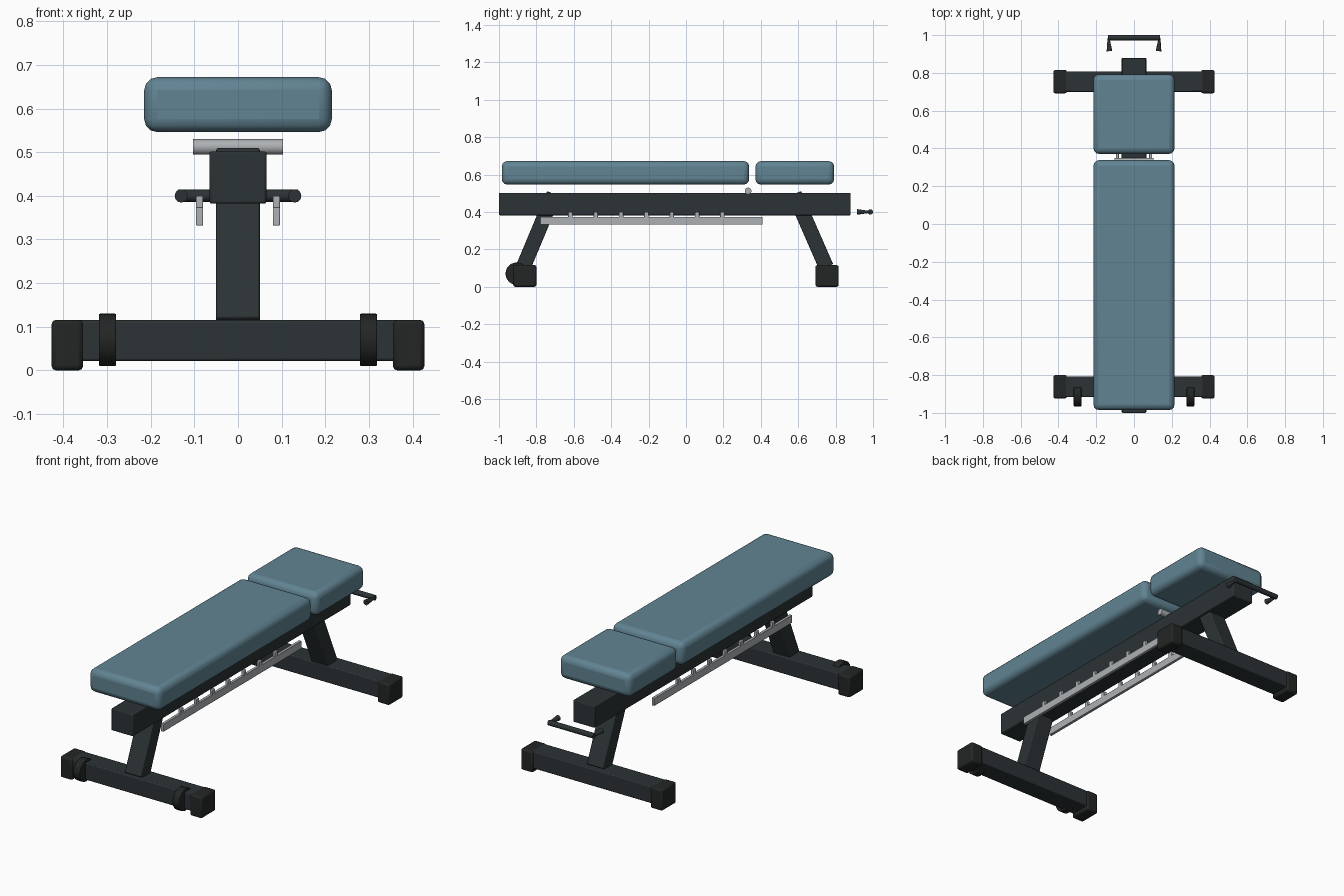
import bpy, math
from mathutils import Vector

if "Cube" in bpy.data.objects:
    bpy.data.objects.remove(bpy.data.objects["Cube"])


def material(name, rgb):
    m = bpy.data.materials.new(name)
    m.diffuse_color = (*rgb, 1)
    m.use_nodes = True
    m.node_tree.nodes["Principled BSDF"].inputs["Base Color"].default_value = m.diffuse_color
    return m


TEAL = material("teal_vinyl", (0.12, 0.23, 0.29))
DARK = material("dark_steel", (0.025, 0.032, 0.035))
BLACK = material("black_rubber", (0.016, 0.019, 0.018))
STEEL = material("bright_steel", (0.42, 0.44, 0.46))


def finish(ob, name, mat, bevel=0, segments=2):
    ob.name = name
    ob.data.materials.append(mat)
    if bevel:
        b = ob.modifiers.new("bevel", 'BEVEL')
        b.width, b.segments = bevel, segments
    bpy.ops.object.shade_smooth_by_angle(angle=math.radians(35))
    return ob


def box(name, lo, hi, mat, bevel=0.005, segments=2):
    lo, hi = Vector(lo), Vector(hi)
    bpy.ops.mesh.primitive_cube_add(size=1, location=(lo + hi) / 2)
    ob = bpy.context.object
    ob.scale = hi - lo
    bpy.ops.object.transform_apply(location=False, rotation=False, scale=True)
    return finish(ob, name, mat, bevel, segments)


def rod(name, a, b, r1, r2, mat, bevel=0, sides=24):
    a, b = Vector(a), Vector(b)
    bpy.ops.mesh.primitive_cone_add(vertices=sides, radius1=r1, radius2=r2,
                                    depth=(b - a).length, location=(a + b) / 2)
    ob = bpy.context.object
    ob.rotation_euler = (b - a).to_track_quat('Z', 'Y').to_euler()
    return finish(ob, name, mat, bevel)


def leg(name, top, bottom):
    # square tube leaning in the yz plane
    t, b = Vector((0, *top)), Vector((0, *bottom))
    d, c = t - b, (t + b) / 2
    h = d.length / 2
    ob = box(name, (-0.05, -0.04, -h), (0.05, 0.04, h), DARK)
    ob.location = c
    ob.rotation_euler.x = math.atan2(-d.y, d.z)


# Upholstery
box("back_pad", (-0.215, -0.985, 0.546), (0.215, 0.338, 0.672), TEAL, 0.03, 3)
box("seat_pad", (-0.215, 0.371, 0.546), (0.215, 0.792, 0.672), TEAL, 0.03, 3)

# Frame
box("main_beam", (-0.065, -1.0, 0.382), (0.065, 0.88, 0.502), DARK)
leg("front_leg", (-0.706, 0.496), (-0.87, 0.105))
leg("rear_leg", (0.579, 0.496), (0.75, 0.105))
rod("pivot_tube", (-0.103, 0.332, 0.512), (0.103, 0.332, 0.512), 0.0178, 0.0178, STEEL)

# Feet with rubber end caps
for end, y in (("front", -0.862), ("rear", 0.754)):
    box(end + "_foot", (-0.39, y - 0.054, 0.022), (0.39, y + 0.054, 0.115), DARK)
    for s in (-1, 1):
        x = s * 0.391
        box(end + "_foot_cap", (x - 0.036, y - 0.062, 0), (x + 0.036, y + 0.062, 0.116),
            BLACK, 0.01)

for s in (-1, 1):
    # Transport wheels
    rod("wheel", (s * 0.279, -0.905, 0.07), (s * 0.319, -0.905, 0.07), 0.06, 0.06, BLACK, 0.003)
    # Adjustment rails with pegs
    x = s * 0.088
    box("ladder_rail", (x - 0.008, -0.78, 0.332), (x + 0.008, 0.41, 0.374), STEEL, 0.002)
    for i in range(7):
        y = -0.618 + i * 0.1355
        box("ladder_peg", (x - 0.008, y - 0.012, 0.365), (x + 0.008, y + 0.012, 0.4),
            STEEL, 0.003)
    # Handle arms, pinched toward the corner
    rod("handle_arm", (s * 0.13, 0.915, 0.4), (s * 0.135, 0.985, 0.4), 0.015, 0.005, DARK)

# Handle grip
rod("handle_grip", (-0.137, 0.986, 0.4), (0.137, 0.986, 0.4), 0.014, 0.014, DARK)
